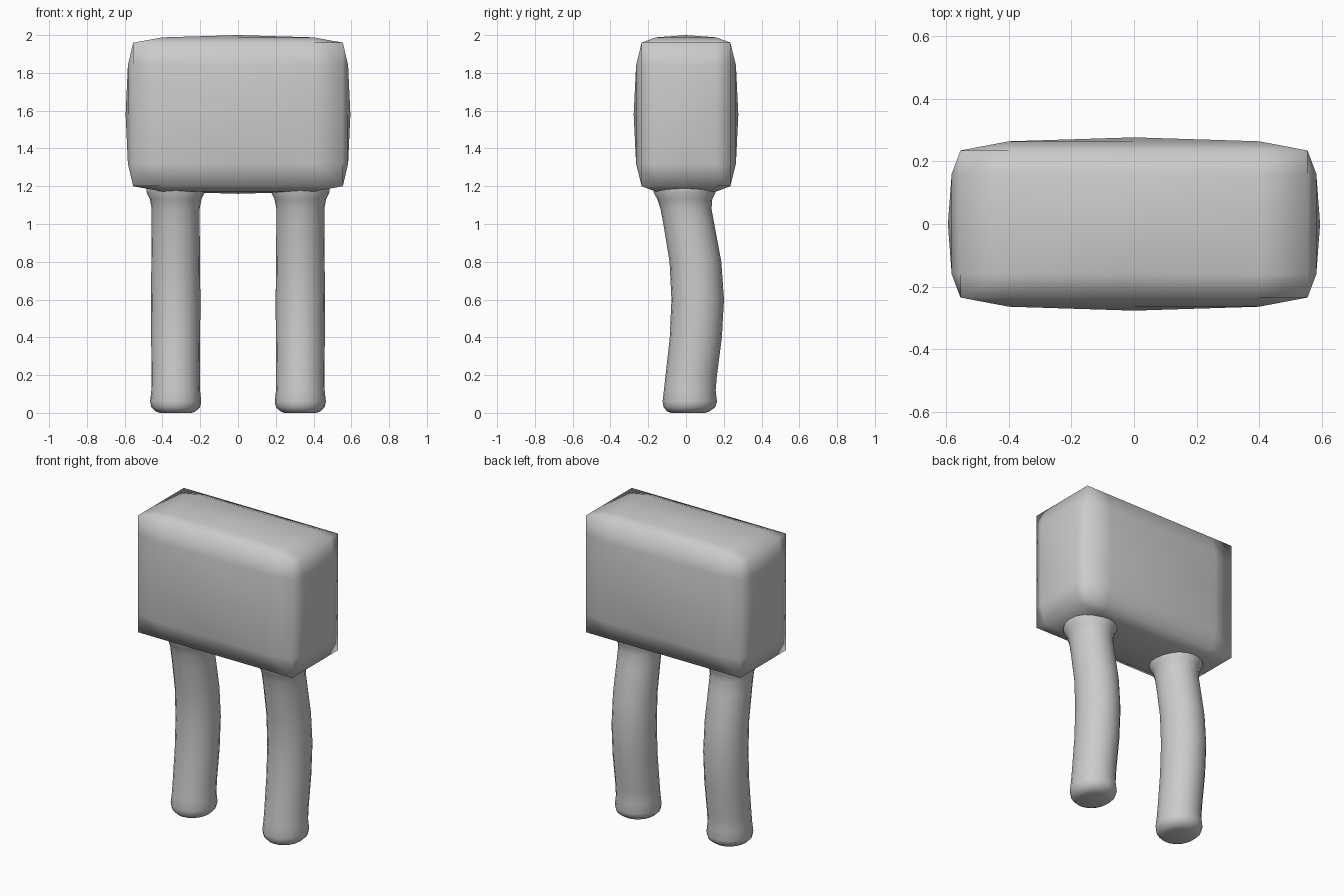
import bpy, bmesh, math
from mathutils import Vector

cube = bpy.data.objects.get("Cube")
if cube:
    bpy.data.objects.remove(cube, do_unlink=True)

# One plain grey for everything
grey = bpy.data.materials.new("plain_grey")
grey.use_nodes = True
colour = (0.6, 0.6, 0.6, 1)
grey.diffuse_color = colour
grey.node_tree.nodes["Principled BSDF"].inputs["Base Color"].default_value = colour


def finish(bm, name):
    bmesh.ops.recalc_face_normals(bm, faces=bm.faces)
    for f in bm.faces:
        f.smooth = True
    mesh = bpy.data.meshes.new(name)
    bm.to_mesh(mesh)
    bm.free()
    mesh.materials.append(grey)
    obj = bpy.data.objects.new(name, mesh)
    bpy.context.collection.objects.link(obj)
    return obj


# Body: a box whose six sides puff out from its edges
EDGE = (0.555, 0.235, 0.38)      # half sizes at the edges
SHOULDER = (0.40, 0.16, 0.26)    # inner grid lines
BULGE = (0.04, 0.042, 0.04)
bm = bmesh.new()
bmesh.ops.create_cube(bm, size=2)
bmesh.ops.subdivide_edges(bm, edges=bm.edges, cuts=3, use_grid_fill=True)
for v in bm.verts:
    level = [round(abs(c) * 2) for c in v.co]
    new = Vector()
    for a in range(3):
        size = (0, SHOULDER[a], EDGE[a])[level[a]]
        if level[a] == 2:
            others = max(level[b] for b in range(3) if b != a)
            size += BULGE[a] * (1, 0.7, 0)[others]
        new[a] = math.copysign(size, v.co[a])
    v.co = new + Vector((0, 0, 1.58))
finish(bm, "body")

# Legs: tubes bowed to the back, given as (height, y centre, radius)
RINGS = [(0, 0.01, 0.09), (0.008, 0.012, 0.112), (0.03, 0.018, 0.137),
         (0.06, 0.02, 0.144), (0.12, 0.02, 0.137), (0.2, 0.028, 0.136),
         (0.4, 0.052, 0.138), (0.6, 0.062, 0.139), (0.8, 0.05, 0.137),
         (1.0, 0.015, 0.135), (1.08, 0.0, 0.135), (1.13, -0.006, 0.145),
         (1.17, -0.008, 0.165), (1.22, -0.008, 0.165)]
SIDES = 20


def make_leg(name, x):
    bm = bmesh.new()
    rings = []
    for z, y, r in RINGS:
        angles = [math.tau * i / SIDES for i in range(SIDES)]
        rings.append([bm.verts.new((x + 0.94 * r * math.cos(t), y + r * math.sin(t), z))
                      for t in angles])
    for low, high in zip(rings, rings[1:]):
        for i in range(SIDES):
            j = (i + 1) % SIDES
            bm.faces.new((low[i], low[j], high[j], high[i]))
    bm.faces.new(rings[0])
    bm.faces.new(rings[-1])
    finish(bm, name)


make_leg("left_leg", 0.33)
make_leg("right_leg", -0.33)
